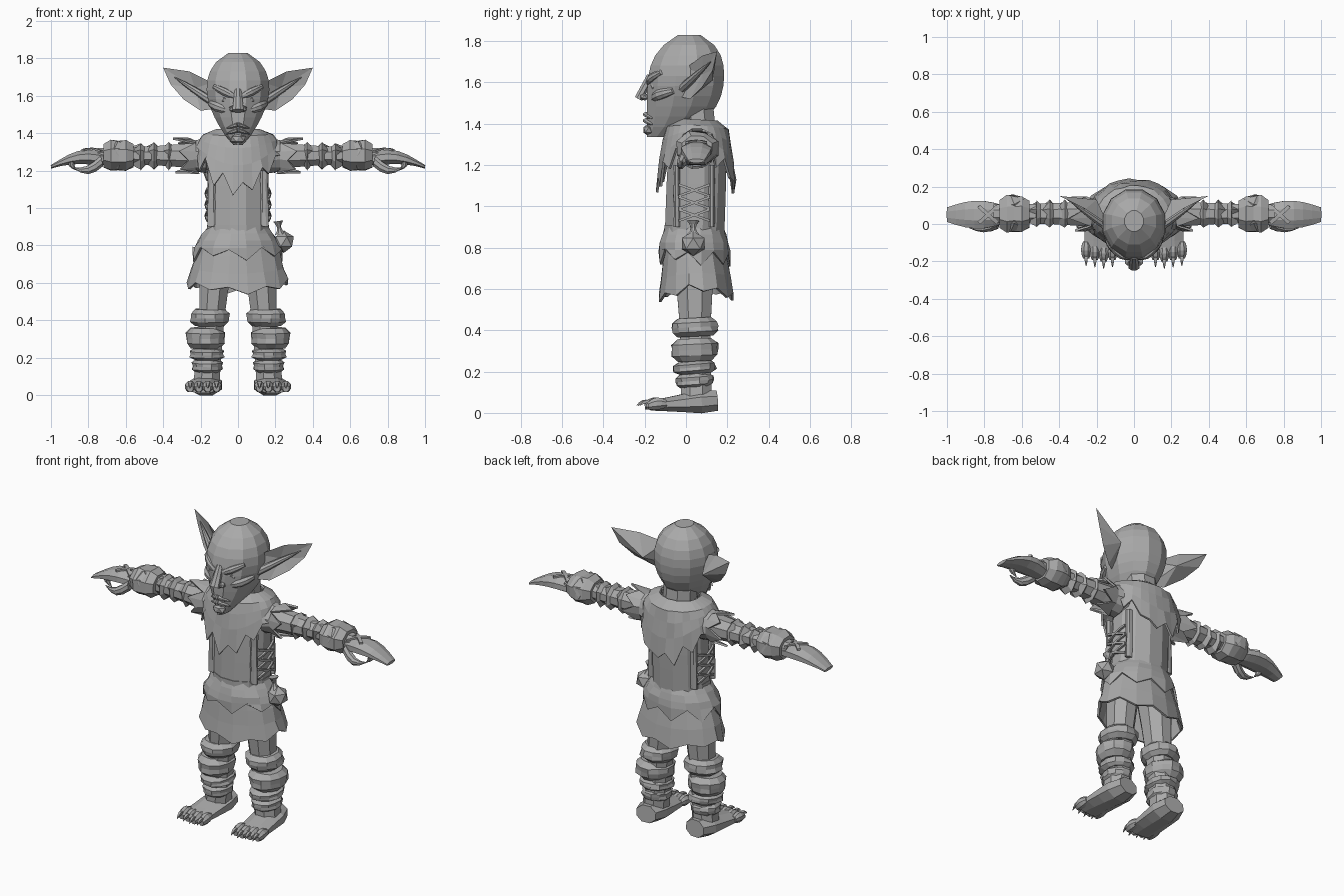
import bpy
import bmesh
import random
from math import sin, cos, pi, sqrt
from mathutils import Vector

random.seed(4)
default_cube = bpy.data.objects.get("Cube")
if default_cube:
    bpy.data.objects.remove(default_cube)

shade = (0.4, 0.4, 0.4, 1)
grey = bpy.data.materials.new("plain grey")
grey.use_nodes = True
grey.diffuse_color = shade
grey.node_tree.nodes["Principled BSDF"].inputs["Base Color"].default_value = shade


def finish(name, bm, mirror=False, thickness=0):
    bmesh.ops.recalc_face_normals(bm, faces=bm.faces)
    mesh = bpy.data.meshes.new(name)
    bm.to_mesh(mesh)
    bm.free()
    mesh.materials.append(grey)
    part = bpy.data.objects.new(name, mesh)
    bpy.context.collection.objects.link(part)
    if thickness:
        part.modifiers.new("Thickness", "SOLIDIFY").thickness = thickness
    if mirror:
        part.modifiers.new("Mirror", "MIRROR")


def loft(name, rings, axis, sides=8, mirror=False, ragged=0, torn=0, droop=0, cloth=False):
    """Skin rings of (centre, half width, half height) lying across an axis."""
    bm = bmesh.new()
    axis = Vector(axis).normalized()
    reference = Vector((0, 0, 1)) if abs(axis.z) < 0.8 else Vector((0, 1, 0))
    across = reference.cross(axis).normalized()
    upward = axis.cross(across)
    loops = []
    last = len(rings) - 1
    for i, (centre, width, height) in enumerate(rings):
        loop = []
        for k in range(sides):
            angle = 2 * pi * (k + 0.5) / sides
            grow = (1 + random.uniform(-ragged, ragged)) / cos(pi / sides)
            point = centre + grow * (across * cos(angle) * width + upward * sin(angle) * height)
            point.z -= droop * (i / last * sin(angle)) ** 2
            if i == last:
                point += axis * torn * (k % 2 - random.random())
            loop.append(bm.verts.new(point))
        loops.append(loop)
    for near, far in zip(loops, loops[1:]):
        for k in range(sides):
            n = (k + 1) % sides
            bm.faces.new((near[k], near[n], far[n], far[k]))
    if not cloth:
        bm.faces.new(loops[0])
        bm.faces.new(loops[-1])
    finish(name, bm, mirror, 0.012 if cloth else 0)


def sweep(name, start, end, size, tip=None, shape=None, bend=(0, 0, 0), steps=4, **options):
    """Loft from start to end, with a bend and a rule for the girth."""
    start, end, size, bend = Vector(start), Vector(end), Vector(size), Vector(bend)
    tip = Vector(tip) if tip else size
    rings = []
    for i in range(steps + 1):
        t = i / steps
        girth = size.lerp(tip, t) * (shape(t) if shape else 1)
        rings.append((start.lerp(end, t) + bend * sin(pi * t), girth.x, girth.y))
    loft(name, rings, end - start, **options)


def ball(name, centre, size, mirror=False):
    bm = bmesh.new()
    bmesh.ops.create_icosphere(bm, subdivisions=1, radius=1)
    for vert in bm.verts:
        vert.co = Vector(c + s * v for c, s, v in zip(centre, size, vert.co))
    finish(name, bm, mirror)


# Girth rules
def dome(t):
    return 0.65 + 0.45 * sin(pi * t)


def band(t):
    return 0.75 if t in (0, 1) else 1


def slim(t):
    return 1 - 0.15 * sin(pi * t)


def claw(t):
    return 1 - 0.9 * t * t


def arm_at(x):
    return (x, 0.055, 1.28)


def body_at(z):
    return (0, 0.04, z)


# Head: egg outline with a flat face and a narrow jaw
head = []
for i in range(11):
    t = 0.03 + 0.095 * i
    front = 0.17 * t ** 6 - 0.19
    back = 0.19 - 0.29 * (1 - t) ** 5 - 0.14 * t ** 8
    half_width = 0.168 * sqrt(sin(pi * t ** 1.45))
    head.append((Vector((0, (front + back) / 2, 1.32 + 0.52 * t)), half_width, (back - front) / 2))
loft("head", head, axis=(0, 0, 1), sides=12)
sweep("neck", (0, 0.07, 1.3), (0, 0.05, 1.5), size=(0.09, 0.08), steps=1)

# Ears: pointed rim with a cupped front and a swollen back
rim = [(.14, 0, 1.67), (.26, .08, 1.73), (.4, .15, 1.75), (.36, .13, 1.66),
       (.29, .08, 1.58), (.2, .02, 1.52), (.13, -.03, 1.53)]
bm = bmesh.new()
edge = [bm.verts.new(p) for p in rim]
cup = bm.verts.new((.23, .08, 1.64))
swell = bm.verts.new((.2, .13, 1.61))
for k, corner in enumerate(edge):
    following = edge[(k + 1) % len(edge)]
    bm.faces.new((corner, following, cup))
    bm.faces.new((following, corner, swell))
finish("ear", bm, mirror=True)
sweep("ear_fold", (.14, -.02, 1.57), (.34, .12, 1.7), size=(.02, .02), shape=claw, mirror=True)

# Face
sweep("nose", (0, -.17, 1.63), (0, -.23, 1.52), size=(.018, .02), tip=(.03, .02), steps=2)
ball("nostril", (.03, -.2, 1.53), (.022, .025, .018), mirror=True)
ball("eye", (.065, -.15, 1.58), (.03, .025, .02), mirror=True)
sweep("brow", (.01, -.18, 1.59), (.13, -.12, 1.65), size=(.015, .018), bend=(0, -.02, 0),
      shape=dome, mirror=True)
sweep("cheekbone", (.05, -.16, 1.52), (.15, -.06, 1.56), size=(.02, .022), bend=(.01, -.02, 0),
      shape=dome, mirror=True)
for name, height in (("upper_lip", 1.445), ("lower_lip", 1.415)):
    sweep(name, (0, -.19, height), (.065, -.165, height - .02), size=(.02, .012),
          shape=claw, steps=2, mirror=True)
ball("chin", (0, -.18, 1.37), (.045, .03, .03))

# Torso under a draped mantle with a torn hem
sweep("torso", body_at(.82), (0, .06, 1.4), size=(.155, .137),
      shape=lambda t: 1.05 - 0.4 * t ** 8, steps=6, sides=12)
sweep("mantle", (0, .055, 1.42), (0, .05, 1.31), size=(.24, .19),
      shape=lambda t: 0.5 + 0.5 * t ** 0.4, sides=28, ragged=.03, torn=.06, droop=.21, cloth=True)
sweep("shoulder_rag", arm_at(.17), arm_at(.28), size=(.095, .095), shape=slim, steps=2,
      sides=12, mirror=True, ragged=.08, torn=.08, cloth=True)

# Crossed laces over open side seams
for side in (-1, 1):
    sweep("side_seam", (.14, .04 + side * .085, .9), (.14, .04 + side * .085, 1.2),
          size=(.022, .015), mirror=True, ragged=.15)
    for k in range(3):
        low = .93 + k * .06
        sweep("side_lace", (.16, .04 - side * .075, low), (.16, .04 + side * .075, low + .055),
              size=(.006, .006), bend=(.012, 0, 0), sides=4, mirror=True)

# Belt, layered skirt and hip pouch
sweep("belt", body_at(.87), body_at(.91), size=(.165, .145), steps=1, sides=12)
sweep("skirt_upper", body_at(.9), body_at(.75), size=(.16, .14), tip=(.24, .17),
      shape=lambda t: 1 + 0.06 * sin(pi * t), sides=16, ragged=.03, torn=.05, cloth=True)
sweep("skirt_lower", body_at(.83), (0, .05, .6), size=(.2, .14), tip=(.27, .18),
      steps=3, sides=16, ragged=.02, torn=.03, droop=.045, cloth=True)
ball("hip_pouch", (.245, .035, .82), (.06, .065, .06))
sweep("pouch_neck", (.225, .035, .86), (.215, .035, .93), size=(.035, .04), shape=lambda t: 1.4 - dome(t),
      mirror=False, ragged=.1)

# Legs with stacked wrappings
sweep("leg", (.115, .04, .74), (.17, .05, .04), size=(.09, .1), tip=(.07, .075),
      shape=slim, steps=5, mirror=True)
for x, top, low, girth in ((.15, .46, .37, .1), (.175, .36, .25, .1),
                           (.165, .25, .19, .09), (.165, .19, .12, .08)):
    sweep("leg_wrap", (x, .04, top), (x, .045, low), size=(girth, girth * 1.1),
          shape=band, sides=12, mirror=True, ragged=.07)

# Feet, toes and claws
sweep("foot", (.165, .15, .06), (.188, -.17, .035), size=(.075, .06), tip=(.095, .028),
      shape=lambda t: band(t) * (1 + 0.1 * cos(pi * t)) if t < 1 else 0.85, mirror=True)
for k in range(4):
    x = .115 + k * .047
    y = -.17 + .008 * abs(k - 1)
    sweep("toe", (x, y + .06, .045), (x, y - .03, .035), size=(.025, .027), shape=dome,
          bend=(0, 0, .005), mirror=True)
    sweep("toe_claw", (x, y - .01, .05), (x, y - .07, .035), size=(.01, .01), shape=claw,
          bend=(0, 0, .012), sides=4, mirror=True)

# Arms with wrappings and a plated cuff
sweep("arm", arm_at(.14), arm_at(.75), size=(.08, .08), tip=(.05, .04), shape=slim, mirror=True)
for start in (.34, .42, .49):
    sweep("arm_wrap", arm_at(start), arm_at(start + .06), size=(.062, .066), shape=dome,
          steps=2, mirror=True, ragged=.12, torn=.03)
sweep("cuff", arm_at(.56), arm_at(.72), size=(.095, .08), shape=band, mirror=True, ragged=.08)
for side in (-1, 1):
    ball("cuff_plate", (.64, .055 + side * .05, 1.285), (.07, .055, .075), mirror=True)

# Hands: curved mitt of closed fingers, hooked thumb and crossed straps
sweep("hand", (.7, .05, 1.26), (1, .05, 1.22), size=(.075, .05), tip=(.06, .014), shape=dome,
      bend=(0, 0, .03), steps=6, mirror=True)
sweep("thumb", (.73, 0, 1.25), (.88, -.02, 1.215), size=(.025, .028), shape=claw,
      bend=(0, -.015, -.03), mirror=True)
sweep("curled_finger", (.88, .01, 1.26), (.86, .01, 1.2), size=(.02, .02), shape=claw,
      bend=(.02, 0, 0), mirror=True)
for side in (-1, 1):
    sweep("hand_strap", (.73, .05 - side * .045, 1.305), (.83, .05 + side * .045, 1.31),
          size=(.01, .005), bend=(0, 0, .01), sides=4, mirror=True)
